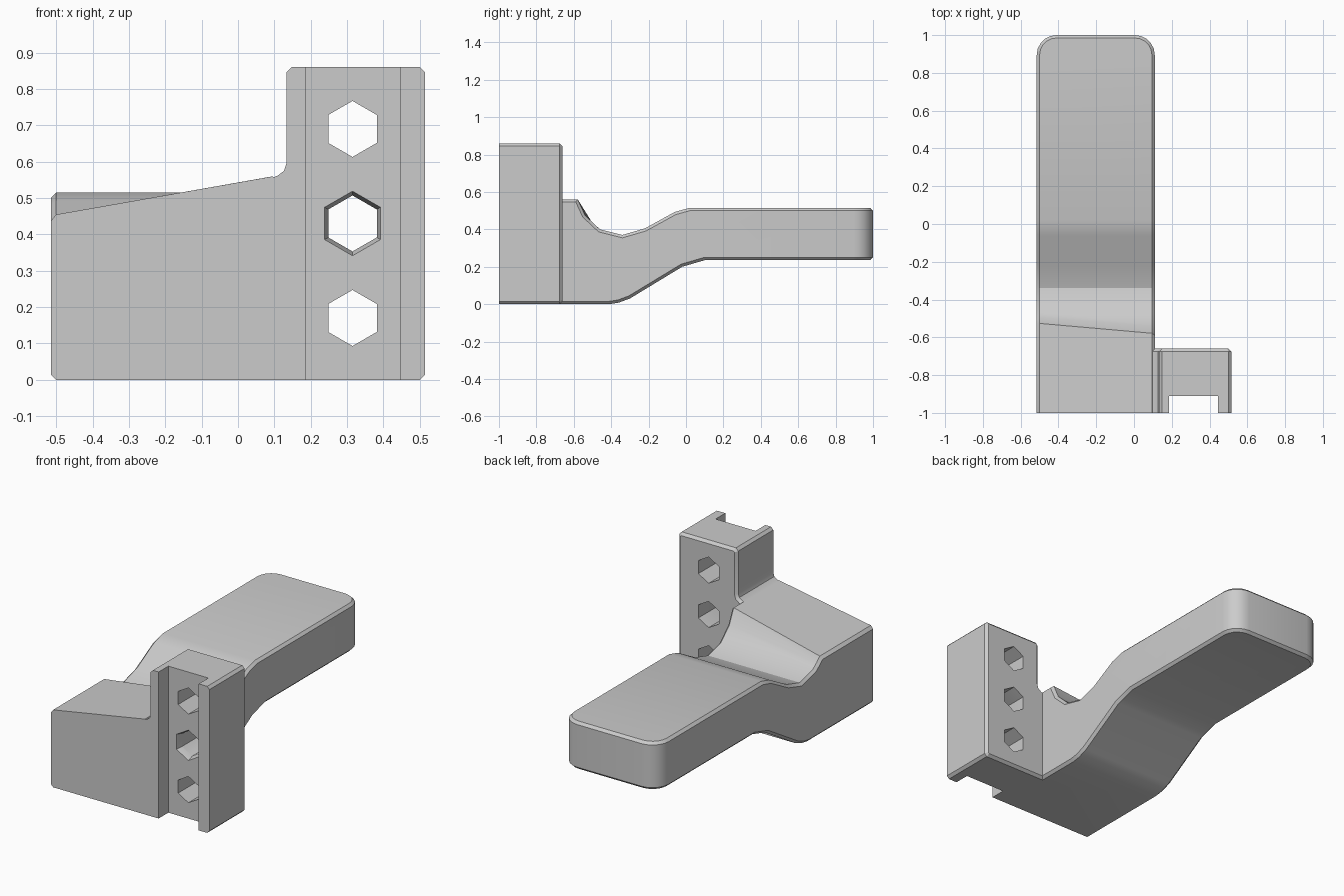
import bpy, bmesh
from math import radians
from mathutils import Matrix

cube = bpy.data.objects.get("Cube")
if cube:
    bpy.data.objects.remove(cube, do_unlink=True)

grey = bpy.data.materials.new("plain grey")
grey.use_nodes = True
grey.diffuse_color = (0.6, 0.6, 0.6, 1)
grey.node_tree.nodes["Principled BSDF"].inputs["Base Color"].default_value = (0.6, 0.6, 0.6, 1)

CHAMFER = 0.015


def loft(bm, loop_a, loop_b):
    """Solid between two matching closed outlines."""
    a = [bm.verts.new(p) for p in loop_a]
    b = [bm.verts.new(p) for p in loop_b]
    bm.faces.new(a)
    bm.faces.new(b)
    for i in range(len(a)):
        j = (i + 1) % len(a)
        bm.faces.new((a[i], a[j], b[j], b[i]))
    bmesh.ops.recalc_face_normals(bm, faces=bm.faces)
    bm.normal_update()


def bevel(bm, edges, size, segments=1):
    bmesh.ops.bevel(bm, geom=edges, offset=size, offset_type='OFFSET', segments=segments,
                    profile=0.5, affect='EDGES', clamp_overlap=True)
    bm.normal_update()


def finish(bm, name):
    mesh = bpy.data.meshes.new(name)
    bm.to_mesh(mesh)
    bm.free()
    mesh.materials.append(grey)
    obj = bpy.data.objects.new(name, mesh)
    bpy.context.collection.objects.link(obj)
    return obj


def combine(target, other, operation):
    mod = target.modifiers.new("combine", 'BOOLEAN')
    mod.operation = operation
    mod.solver = 'EXACT'
    mod.object = other
    bpy.context.view_layer.objects.active = target
    bpy.ops.object.modifier_apply(modifier=mod.name)
    bpy.data.objects.remove(other, do_unlink=True)


# Arm and base: side profile, with the base top sloping across the width
underside = [(-1, 0), (-0.41, 0), (-0.36, 0.008), (-0.3, 0.03), (-0.02, 0.2), (0.1, 0.235)]
upper = [(1, 0.235), (1, 0.515), (0.02, 0.515), (-0.06, 0.493), (-0.22, 0.405),
         (-0.34, 0.37), (-0.46, 0.4)]
low_top = [(-0.495, 0.425), (-0.525, 0.452), (-1, 0.452)]
high_top = [(-0.54, 0.475), (-0.58, 0.562), (-1, 0.562)]
bm = bmesh.new()
loft(bm, [(-0.515, y, z) for y, z in underside + upper + low_top],
     [(0.11, y, z) for y, z in underside + upper + high_top])

# Rounded end corners, then a chamfer where the walls meet top and underside
bevel(bm, [e for e in bm.edges if all(v.co.y > 0.99 for v in e.verts)
           and abs(e.verts[0].co.z - e.verts[1].co.z) > 0.1], 0.105, 5)


def is_wall(face):
    return abs(face.normal.z) < 0.01 and face.normal.y > -0.5


rim = [e for e in bm.edges
       if sum(is_wall(f) for f in e.link_faces) == 1
       and all(f.normal.y > -0.95 for f in e.link_faces)]
bevel(bm, rim, CHAMFER)
bracket = finish(bm, "bracket_arm")

# Upright mounting block: front outline with a small fillet against the base
outline = [(0, 0), (0.5, 0), (0.515, 0.015), (0.515, 0.845), (0.5, 0.86), (0.148, 0.86),
           (0.133, 0.845), (0.133, 0.595), (0.126, 0.574), (0.108, 0.561), (0, 0.52)]
bm = bmesh.new()
loft(bm, [(x, -1, z) for x, z in outline], [(x, -0.66, z) for x, z in outline])
bevel(bm, [e for e in bm.edges if all(v.co.y > -0.67 for v in e.verts)], CHAMFER)
combine(bracket, finish(bm, "mounting_block"), 'UNION')

# Vertical slot down the front of the block
bm = bmesh.new()
bmesh.ops.create_cube(bm, size=1, matrix=Matrix.Translation((0.315, -1.01, 0.43))
                      @ Matrix.Diagonal((0.26, 0.2, 1.2, 1)))
combine(bracket, finish(bm, "slot_cutter"), 'DIFFERENCE')


# Hexagonal bolt holes, point up, with a flared mouth on the middle one
def hex_cutter(name, z, y_front, y_back, r_front, r_back):
    bm = bmesh.new()
    place = Matrix.Translation((0.315, (y_front + y_back) / 2, z)) @ Matrix.Rotation(radians(-90), 4, 'X')
    bmesh.ops.create_cone(bm, cap_ends=True, segments=6, radius1=r_front, radius2=r_back,
                          depth=y_back - y_front, matrix=place)
    return finish(bm, name)


for z in (0.17, 0.43, 0.69):
    combine(bracket, hex_cutter("hole_cutter", z, -0.98, -0.6, 0.077, 0.077), 'DIFFERENCE')
combine(bracket, hex_cutter("flare_cutter", 0.43, -0.92, -0.87, 0.092, 0.076), 'DIFFERENCE')

# Smooth shading on the curves, sharp chamfers
bpy.ops.object.select_all(action='DESELECT')
bracket.select_set(True)
bpy.context.view_layer.objects.active = bracket
bpy.ops.object.shade_smooth_by_angle(angle=radians(30))
